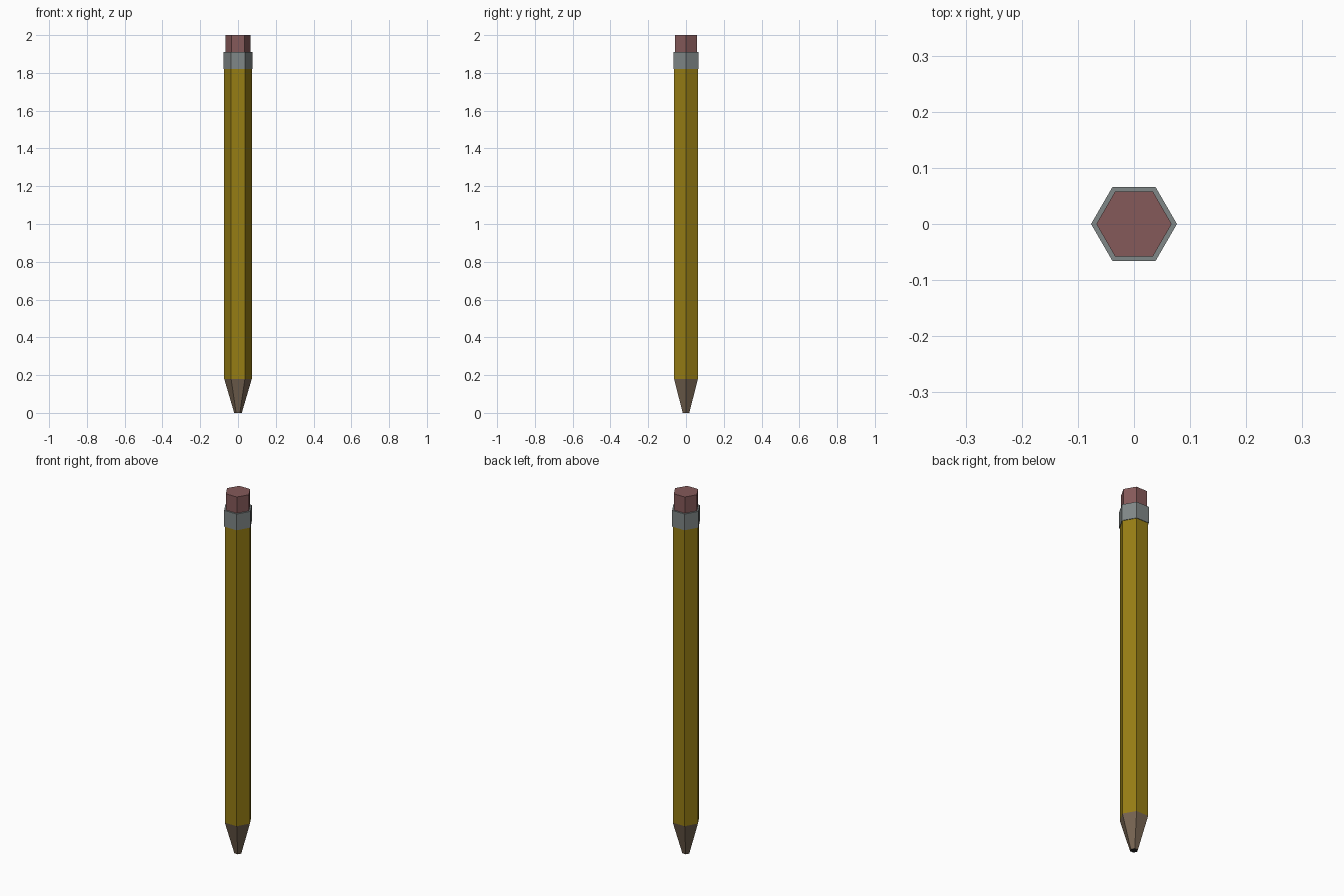
import bpy, bmesh, math

if "Cube" in bpy.data.objects:
    bpy.data.objects.remove(bpy.data.objects["Cube"])


def material(name, rgb):
    m = bpy.data.materials.new(name)
    m.diffuse_color = (*rgb, 1.0)
    m.use_nodes = True
    m.node_tree.nodes["Principled BSDF"].inputs["Base Color"].default_value = m.diffuse_color
    return m


yellow = material("yellow_paint", (0.305, 0.205, 0.007))
metal = material("grey_metal", (0.216, 0.242, 0.242))
pink = material("pink_rubber", (0.235, 0.102, 0.102))
wood = material("bare_wood", (0.18, 0.127, 0.084))
graphite = material("graphite", (0.02, 0.02, 0.02))


def hex_part(name, rings, mats):
    """Six-sided flat-shaded solid through (z, radius) rings, corners on +/-x."""
    bm = bmesh.new()
    loops = []
    for z, r in rings:
        loops.append([bm.verts.new((r * math.cos(i * math.pi / 3),
                                    r * math.sin(i * math.pi / 3), z)) for i in range(6)])
    for a, b in zip(loops, loops[1:]):
        for i in range(6):
            j = (i + 1) % 6
            bm.faces.new((a[i], a[j], b[j], b[i]))
    bm.faces.new(loops[0][::-1])
    bm.faces.new(loops[-1])
    bm.normal_update()
    # Downward cap takes the second material when there is one
    if len(mats) > 1:
        for f in bm.faces:
            f.material_index = 1 if f.normal.z < -0.9 else 0
    me = bpy.data.meshes.new(name)
    bm.to_mesh(me)
    bm.free()
    for m in mats:
        me.materials.append(m)
    ob = bpy.data.objects.new(name, me)
    bpy.context.collection.objects.link(ob)
    return ob


# Sharpened wooden tip with graphite end
hex_part("sharpened_tip", [(0.0, 0.02), (0.18, 0.073)], [wood, graphite])
# Painted shaft
hex_part("shaft", [(0.18, 0.073), (1.82, 0.073)], [yellow])
# Metal band
hex_part("metal_band", [(1.82, 0.0765), (1.91, 0.0765)], [metal])
# Eraser
hex_part("eraser", [(1.91, 0.067), (2.0, 0.067)], [pink])
